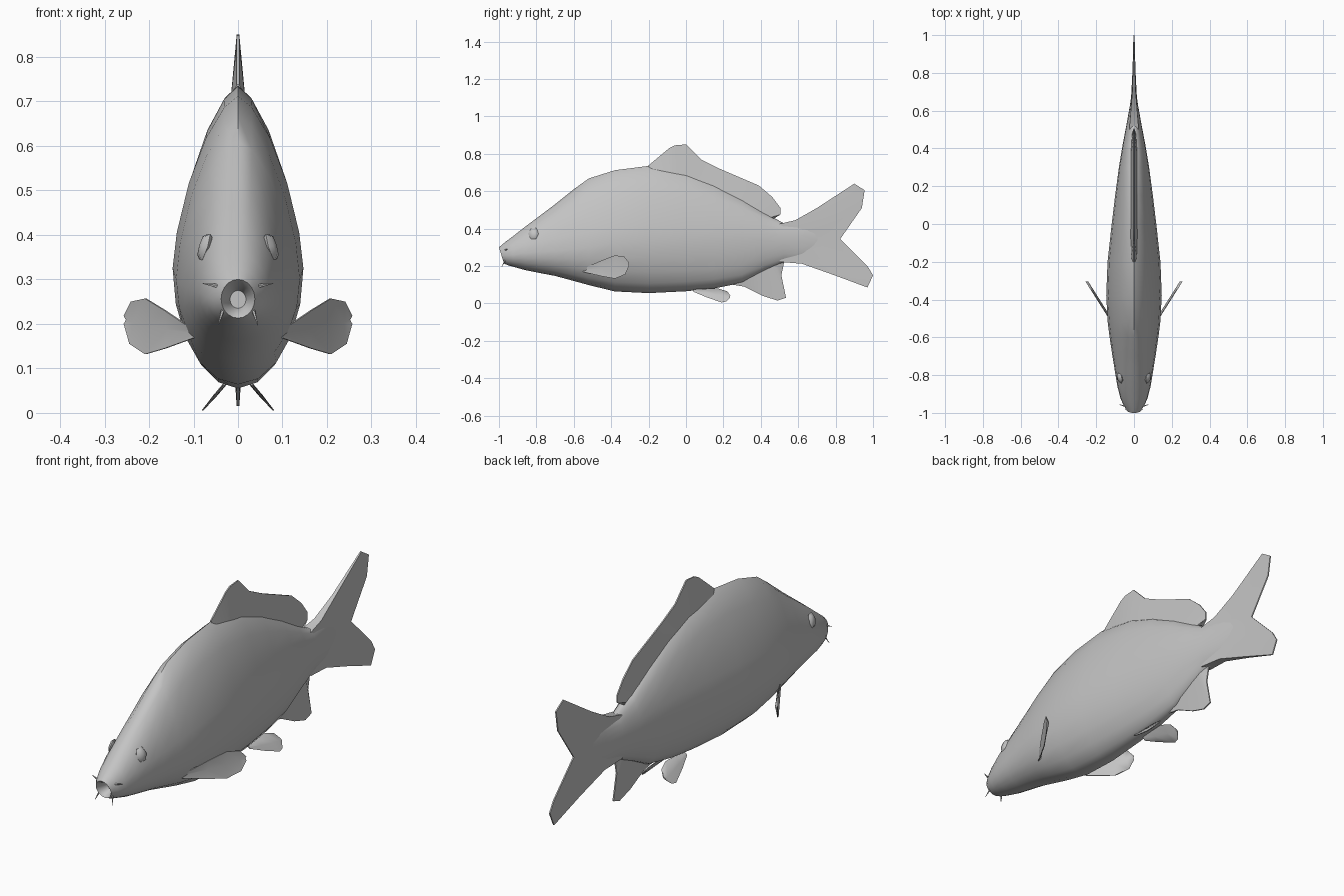
import bpy, bmesh, math
from mathutils import Vector

if "Cube" in bpy.data.objects:
    bpy.data.objects.remove(bpy.data.objects["Cube"])

grey = bpy.data.materials.new("fish_grey")
grey.diffuse_color = (0.55, 0.55, 0.55, 1)
grey.use_nodes = True
grey.node_tree.nodes["Principled BSDF"].inputs["Base Color"].default_value = grey.diffuse_color


def finish(name, bm, angle=50):
    bmesh.ops.recalc_face_normals(bm, faces=bm.faces)
    me = bpy.data.meshes.new(name)
    bm.to_mesh(me)
    bm.free()
    me.materials.append(grey)
    ob = bpy.data.objects.new(name, me)
    bpy.context.collection.objects.link(ob)
    bpy.ops.object.select_all(action='DESELECT')
    ob.select_set(True)
    bpy.context.view_layer.objects.active = ob
    bpy.ops.object.shade_smooth_by_angle(angle=math.radians(angle))
    return ob


def fin(name, rows, thick, xpos=lambda y, z, r: 0.0):
    """Closed thin fin: rows of (y, z) points, a half thickness for each row."""
    bm = bmesh.new()
    sides = []
    for s in (-1, 1):
        sides.append([[bm.verts.new((xpos(y, z, r) + s * t, y, z)) for y, z in row]
                      for r, (row, t) in enumerate(zip(rows, thick))])
    nr, nc = len(rows), len(rows[0])
    for g in sides:
        for i in range(nr - 1):
            for j in range(nc - 1):
                bm.faces.new((g[i][j], g[i + 1][j], g[i + 1][j + 1], g[i][j + 1]))
    rim = [(0, j) for j in range(nc)] + [(i, nc - 1) for i in range(1, nr)]
    rim += [(nr - 1, j) for j in range(nc - 2, -1, -1)] + [(i, 0) for i in range(nr - 2, 0, -1)]
    a, b = sides
    for (i, j), (k, l) in zip(rim, rim[1:] + rim[:1]):
        bm.faces.new((a[i][j], a[k][l], b[k][l], b[i][j]))
    return finish(name, bm)


# Body: lofted rings (y, bottom, widest height, top, half width, top roundness, tilt)
# The first two rings go back inside to form the open mouth.
rings = [
    (-0.93, .235, .255, .275, .018, 2.0, 0), (-.985, .224, .256, .288, .031, 2.0, .02),
    (-1.0, .213, .256, .300, .038, 2.0, .027), (-.97, .203, .256, .325, .056, 2.0, .02),
    (-.93, .195, .26, .355, .071, 2.0, .01), (-.86, .178, .27, .41, .088, 1.9, 0),
    (-.78, .162, .275, .47, .101, 1.85, 0), (-.70, .147, .28, .53, .114, 1.75, 0),
    (-.60, .12, .29, .61, .129, 1.65, 0), (-.52, .098, .30, .668, .139, 1.55, 0),
    (-.38, .064, .325, .712, .147, 1.5, 0), (-.20, .055, .33, .735, .14, 1.5, 0),
    (0.0, .065, .335, .70, .118, 1.5, 0), (.15, .08, .34, .64, .10, 1.55, 0),
    (.30, .11, .34, .56, .08, 1.7, 0), (.42, .172, .335, .485, .06, 1.9, 0),
    (.52, .217, .33, .43, .041, 2, 0), (.62, .228, .33, .43, .023, 2, 0),
    (.74, .28, .34, .42, .005, 2, 0)]
N = 20
bm = bmesh.new()
loops = []
for y, zb, zm, zt, w, p, tilt in rings:
    loop = []
    for k in range(N):
        a = 2 * math.pi * k / N
        c, s = math.cos(a), math.sin(a)
        q = p if s > 0 else 2.0
        x = w * math.copysign(abs(c) ** (2 / q), c)
        h = (zt - zm) if s > 0 else (zm - zb)
        z = zm + h * math.copysign(abs(s) ** (2 / q), s)
        loop.append(bm.verts.new((x, y + tilt * (zt - z) / (zt - zb), z)))
    loops.append(loop)
for a, b in zip(loops, loops[1:]):
    for k in range(N):
        bm.faces.new((a[k], a[(k + 1) % N], b[(k + 1) % N], b[k]))
bm.faces.new(loops[0])
bm.faces.new(loops[-1])
finish("body", bm)

# Dorsal fin
fin("dorsal_fin", [
    [(-.2, .69), (-.1, .69), (-.06, .69), (0, .67), (.08, .64), (.18, .59),
     (.3, .53), (.35, .50), (.39, .47), (.42, .45), (.44, .435)],
    [(-.2, .738), (-.09, .83), (-.06, .845), (0, .85), (.08, .77), (.18, .72),
     (.39, .63), (.46, .57), (.505, .51), (.505, .475), (.45, .462)]],
    (.018, .003))

# Tail fin
fin("tail_fin", [
    [(.5, .425), (.5, .40), (.5, .36), (.5, .33), (.5, .30), (.5, .26), (.5, .222)],
    [(.585, .445), (.6, .42), (.61, .37), (.61, .335), (.61, .30), (.61, .25), (.62, .212)],
    [(.70, .51), (.73, .47), (.73, .40), (.72, .345), (.74, .28), (.77, .21), (.79, .152)],
    [(.90, .64), (.955, .605), (.94, .51), (.825, .345), (.97, .20), (1, .15), (.97, .085)]],
    (.025, .018, .009, .003))

# Anal fin
fin("anal_fin", [
    [(.25, .14), (.32, .17), (.40, .21), (.44, .23), (.47, .24), (.49, .25), (.51, .26)],
    [(.25, .10), (.31, .09), (.41, .04), (.49, .015), (.535, .03), (.51, .15), (.525, .222)]],
    (.016, .003))

# Paired parts, one for each side
pec_up = [(-.55, .187), (-.45, .23), (-.38, .257), (-.33, .25), (-.305, .218)]
pec_lo = [(-.55, .168), (-.45, .145), (-.38, .132), (-.325, .155), (-.305, .20)]
pel_up = [(.04, .075), (.10, .078), (.17, .08), (.22, .065), (.237, .042)]
pel_lo = [(.04, .062), (.11, .033), (.19, .005), (.215, .01), (.235, .03)]


def with_middle(a, b):
    mid = [((p[0] + q[0]) / 2, (p[1] + q[1]) / 2) for p, q in zip(a, b)]
    return [a, mid, b]


def spike(name, base, tip, r):
    base, tip = Vector(base), Vector(tip)
    d = tip - base
    bm = bmesh.new()
    bmesh.ops.create_cone(bm, cap_ends=True, segments=5, radius1=r, radius2=.0005, depth=d.length)
    bmesh.ops.rotate(bm, verts=bm.verts, matrix=d.to_track_quat('Z', 'Y').to_matrix())
    bmesh.ops.translate(bm, verts=bm.verts, vec=(base + tip) / 2)
    finish(name, bm)


for s, side in ((-1, "left"), (1, "right")):
    fin("pectoral_fin_" + side, with_middle(pec_up, pec_lo), (.002, .005, .002),
        lambda y, z, r: s * (.10 + .155 * (y + .55) / .245 - (.008 if r == 1 else 0)))
    fin("pelvic_fin_" + side, with_middle(pel_up, pel_lo), (.002, .005, .002),
        lambda y, z, r: s * (.03 + (.064 - z) * .85))
    # Eye: flattened six-sided bulge
    bm = bmesh.new()
    bmesh.ops.create_uvsphere(bm, u_segments=6, v_segments=4, radius=1)
    for v in bm.verts:
        x, y, z = v.co
        out, fwd, up = z * .013, y * .029, x * .034
        v.co = (s * (.074 + out + fwd * .2 - up * .3), -.815 + fwd, .373 + up + out * .3)
    finish("eye_" + side, bm)
    # Barbels around the mouth
    spike("upper_barbel_" + side, (s * .045, -.965, .285), (s * .08, -.955, .291), .005)
    spike("lower_barbel_" + side, (s * .033, -.965, .235), (s * .045, -.985, .195), .005)
